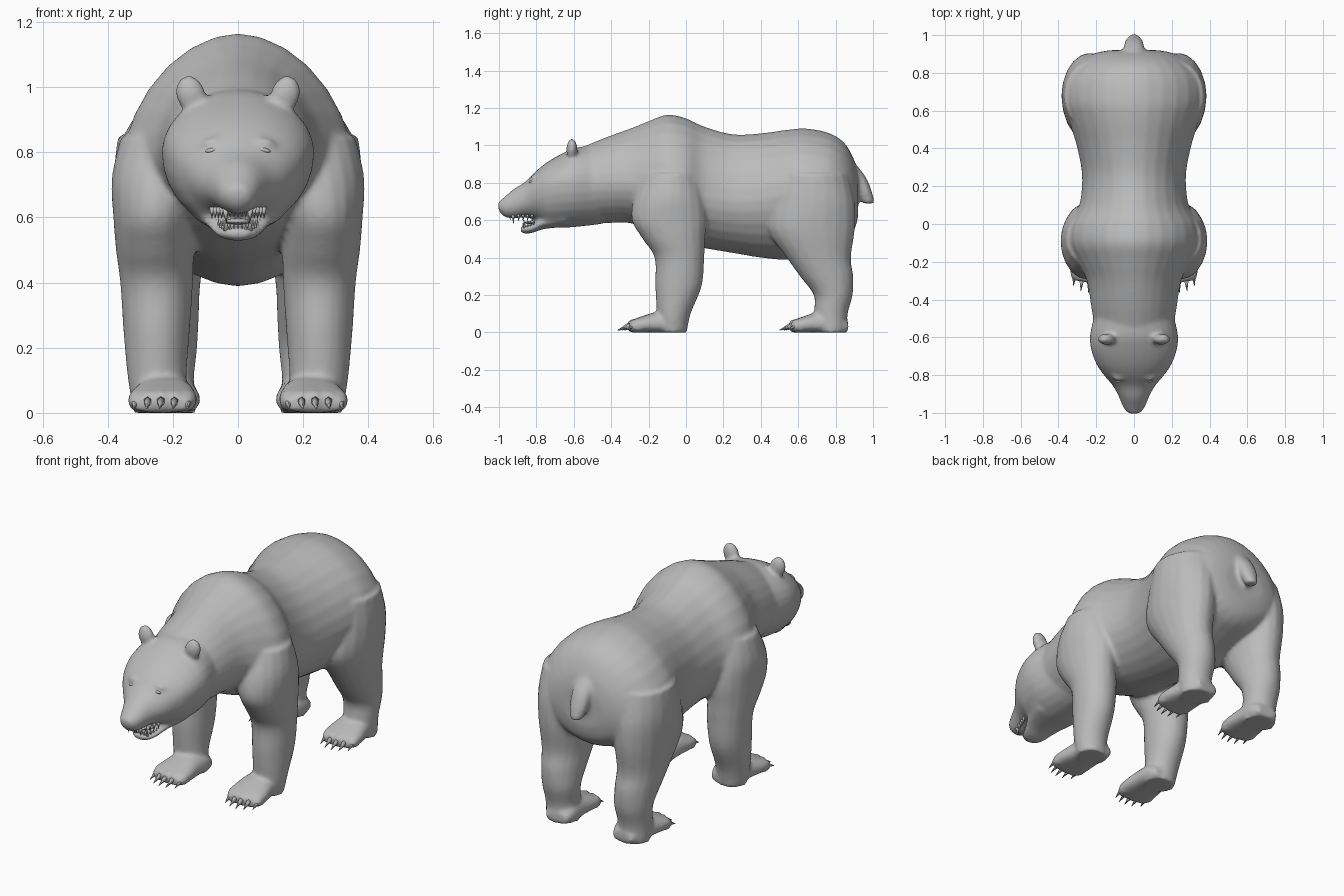
import bpy, bmesh, math
from mathutils import Matrix, Vector

fur = bpy.data.materials.new("grey")
fur.diffuse_color = (0.5, 0.5, 0.5, 1)


def resample(rows, steps=4):
    """Smooth (Catmull-Rom) interpolation between loft stations."""
    out = []
    for i in range(len(rows) - 1):
        a, b, c, d = (rows[min(max(i + k, 0), len(rows) - 1)] for k in (-1, 0, 1, 2))
        for s in range(steps):
            t = s / steps
            out.append([0.5 * (2 * q + (r - p) * t + (2 * p - 5 * q + 4 * r - u) * t * t
                               + (3 * q - p - 3 * r + u) * t ** 3)
                        for p, q, r, u in zip(a, b, c, d)])
    return out + [list(rows[-1])]


def skin(bm, rings, mat=Matrix()):
    """Bridge rings of points into a closed tube."""
    vs = [[bm.verts.new(mat @ Vector(p)) for p in ring] for ring in rings]
    n = len(vs[0])
    for a, b in zip(vs, vs[1:]):
        for i in range(n):
            j = (i + 1) % n
            bm.faces.new((a[i], a[j], b[j], b[i]))
    bm.faces.new(vs[0][::-1])
    bm.faces.new(vs[-1])


def loft_y(bm, rows, power=1.0, mat=Matrix(), n=28):
    """Rows: y, top, bottom, half width, height of widest point."""
    rings = []
    for y, top, bot, w, zc in resample(rows):
        ring = []
        for k in range(n):
            c, s = math.cos(2 * math.pi * k / n), math.sin(2 * math.pi * k / n)
            x = math.copysign(abs(c) ** power, c) * w
            z = zc + math.copysign(abs(s) ** power, s) * ((top - zc) if s > 0 else (zc - bot))
            ring.append((x, y, max(z, 0)))
        rings.append(ring)
    skin(bm, rings, mat)


def loft_z(bm, rows, side=1, n=20):
    """Rows: z, centre x, centre y, x radius, y radius."""
    skin(bm, [[(side * (cx + rx * math.cos(2 * math.pi * k / n)),
                cy + ry * math.sin(2 * math.pi * k / n), z) for k in range(n)]
              for z, cx, cy, rx, ry in resample(rows)])


def ball(bm, centre, size, tilt=0.0):
    m = (Matrix.Translation(centre) @ Matrix.Rotation(tilt, 4, 'Y')
         @ Matrix.Diagonal((*size, 1)))
    bmesh.ops.create_uvsphere(bm, u_segments=16, v_segments=10, radius=1, matrix=m)


def spike(bm, base, tip, r, sides=6):
    base, tip = Vector(base), Vector(tip)
    d = tip - base
    m = Matrix.Translation((base + tip) / 2) @ d.to_track_quat('Z', 'Y').to_matrix().to_4x4()
    bmesh.ops.create_cone(bm, cap_ends=True, segments=sides, radius1=r, radius2=0.001,
                          depth=d.length, matrix=m)


def finish(bm, name):
    bmesh.ops.recalc_face_normals(bm, faces=bm.faces[:])
    me = bpy.data.meshes.new(name)
    bm.to_mesh(me)
    bm.free()
    me.materials.append(fur)
    ob = bpy.data.objects.new(name, me)
    bpy.context.collection.objects.link(ob)
    for p in me.polygons:
        p.use_smooth = True
    return ob


body, claws, teeth, eyes = (bmesh.new() for _ in range(4))

# Torso with shoulder hump, belly and rump
loft_y(body, [
    (-0.65, 0.95, 0.60, 0.19, 0.78), (-0.45, 1.035, 0.585, 0.225, 0.80),
    (-0.30, 1.09, 0.585, 0.25, 0.80), (-0.20, 1.13, 0.54, 0.30, 0.78),
    (-0.10, 1.165, 0.50, 0.355, 0.74), (0.0, 1.145, 0.47, 0.345, 0.74),
    (0.10, 1.10, 0.45, 0.29, 0.72), (0.25, 1.06, 0.425, 0.275, 0.70),
    (0.40, 1.065, 0.40, 0.30, 0.71), (0.55, 1.085, 0.39, 0.345, 0.74),
    (0.65, 1.09, 0.43, 0.375, 0.74), (0.77, 1.065, 0.47, 0.365, 0.72),
    (0.85, 1.01, 0.50, 0.30, 0.72), (0.90, 0.92, 0.55, 0.22, 0.72),
    (0.92, 0.84, 0.62, 0.13, 0.72)], 1.08)

# Head and muzzle
loft_y(body, [
    (-0.45, 1.00, 0.58, 0.20, 0.80), (-0.58, 0.99, 0.565, 0.232, 0.80),
    (-0.66, 0.958, 0.56, 0.228, 0.80), (-0.74, 0.912, 0.565, 0.20, 0.78),
    (-0.80, 0.865, 0.60, 0.16, 0.75), (-0.86, 0.805, 0.615, 0.11, 0.71),
    (-0.92, 0.768, 0.61, 0.078, 0.69), (-0.97, 0.725, 0.618, 0.057, 0.675),
    (-1.0, 0.698, 0.648, 0.035, 0.672)])
ball(body, (0, -0.983, 0.68), (0.042, 0.024, 0.03))

# Lower jaw
loft_y(body, [
    (-0.64, 0.66, 0.565, 0.14, 0.61), (-0.76, 0.62, 0.553, 0.105, 0.59),
    (-0.82, 0.582, 0.533, 0.078, 0.56), (-0.86, 0.572, 0.528, 0.058, 0.552),
    (-0.885, 0.566, 0.538, 0.03, 0.552)])

# Tail
loft_z(body, [(0.91, 0, 0.87, 0.05, 0.03), (0.83, 0, 0.922, 0.054, 0.04),
              (0.75, 0, 0.955, 0.05, 0.04), (0.69, 0, 0.976, 0.032, 0.032)])

FRONT_LEG = [(0.85, 0.20, -0.08, 0.16, 0.15), (0.72, 0.236, -0.09, 0.152, 0.19),
             (0.60, 0.255, -0.09, 0.128, 0.20), (0.50, 0.255, -0.065, 0.12, 0.167),
             (0.40, 0.25, -0.035, 0.112, 0.133), (0.25, 0.25, -0.04, 0.102, 0.125),
             (0.10, 0.248, -0.065, 0.09, 0.09), (0.0, 0.235, -0.07, 0.085, 0.075)]
HIND_LEG = [(0.85, 0.20, 0.68, 0.17, 0.19), (0.70, 0.228, 0.68, 0.156, 0.222),
            (0.55, 0.235, 0.67, 0.142, 0.233), (0.40, 0.235, 0.71, 0.12, 0.172),
            (0.30, 0.23, 0.752, 0.11, 0.143), (0.20, 0.225, 0.787, 0.10, 0.104),
            (0.10, 0.225, 0.775, 0.09, 0.09), (0.0, 0.22, 0.78, 0.09, 0.08)]
PAW = [(0.0, 0.06, 0, 0.06, 0.03), (-0.05, 0.10, 0, 0.085, 0.04),
       (-0.15, 0.11, 0, 0.095, 0.04), (-0.24, 0.085, 0, 0.107, 0.04),
       (-0.285, 0.068, 0, 0.10, 0.035), (-0.305, 0.05, 0, 0.085, 0.03)]

for side in (-1, 1):
    # Legs, paws, toes and claws
    for leg, heel_x, heel_y in ((FRONT_LEG, 0.215, 0.0), (HIND_LEG, 0.205, 0.865)):
        loft_z(body, leg, side)
        place = (Matrix.Translation((side * heel_x, heel_y, 0))
                 @ Matrix.Rotation(side * math.radians(4), 4, 'Z'))
        loft_y(body, PAW, 0.8, place)
        for k in range(-2, 3):
            x, y = k * 0.041, -0.292 + 0.008 * k * k
            ball(body, place @ Vector((x, y, 0.037)), (0.023, 0.028, 0.034))
            spike(claws, place @ Vector((x, y - 0.01, 0.04)),
                  place @ Vector((x, y - 0.075, 0.012)), 0.015)
    # Ears
    ball(body, (side * 0.145, -0.61, 0.978), (0.046, 0.03, 0.06), side * 0.3)
    # Brows and narrow eyes
    ball(body, (side * 0.082, -0.808, 0.832), (0.036, 0.022, 0.013), side * 0.2)
    ball(eyes, (side * 0.08, -0.828, 0.806), (0.02, 0.012, 0.008), side * 0.2)
    # Teeth: canines and side rows
    spike(teeth, (side * 0.038, -0.925, 0.628), (side * 0.036, -0.922, 0.582), 0.010)
    spike(teeth, (side * 0.036, -0.862, 0.56), (side * 0.038, -0.868, 0.605), 0.009)
    for k in range(4):
        spike(teeth, (side * (0.05 + 0.01 * k), -0.895 + 0.024 * k, 0.632),
              (side * (0.05 + 0.01 * k), -0.895 + 0.024 * k, 0.597), 0.009)
        spike(teeth, (side * (0.046 + 0.007 * k), -0.845 + 0.016 * k, 0.56),
              (side * (0.046 + 0.007 * k), -0.845 + 0.016 * k, 0.594), 0.007)
for k in range(-2, 3):
    spike(teeth, (k * 0.012, -0.94, 0.63), (k * 0.012, -0.94, 0.602), 0.007)
    spike(teeth, (k * 0.012, -0.87, 0.555), (k * 0.012, -0.872, 0.585), 0.006)

# Tongue
tongue = bmesh.new()
ball(tongue, (0, -0.815, 0.588), (0.04, 0.05, 0.01))

# Fuse the body parts into one continuous skin
bear = finish(body, "body")
mod = bear.modifiers.new("fuse", 'REMESH')
mod.mode = 'VOXEL'
mod.voxel_size = 0.011
mod.use_smooth_shade = True
mod = bear.modifiers.new("soften", 'SMOOTH')
mod.factor = 0.5
mod.iterations = 6

finish(claws, "claws")
finish(teeth, "teeth")
finish(eyes, "eyes")
finish(tongue, "tongue")
